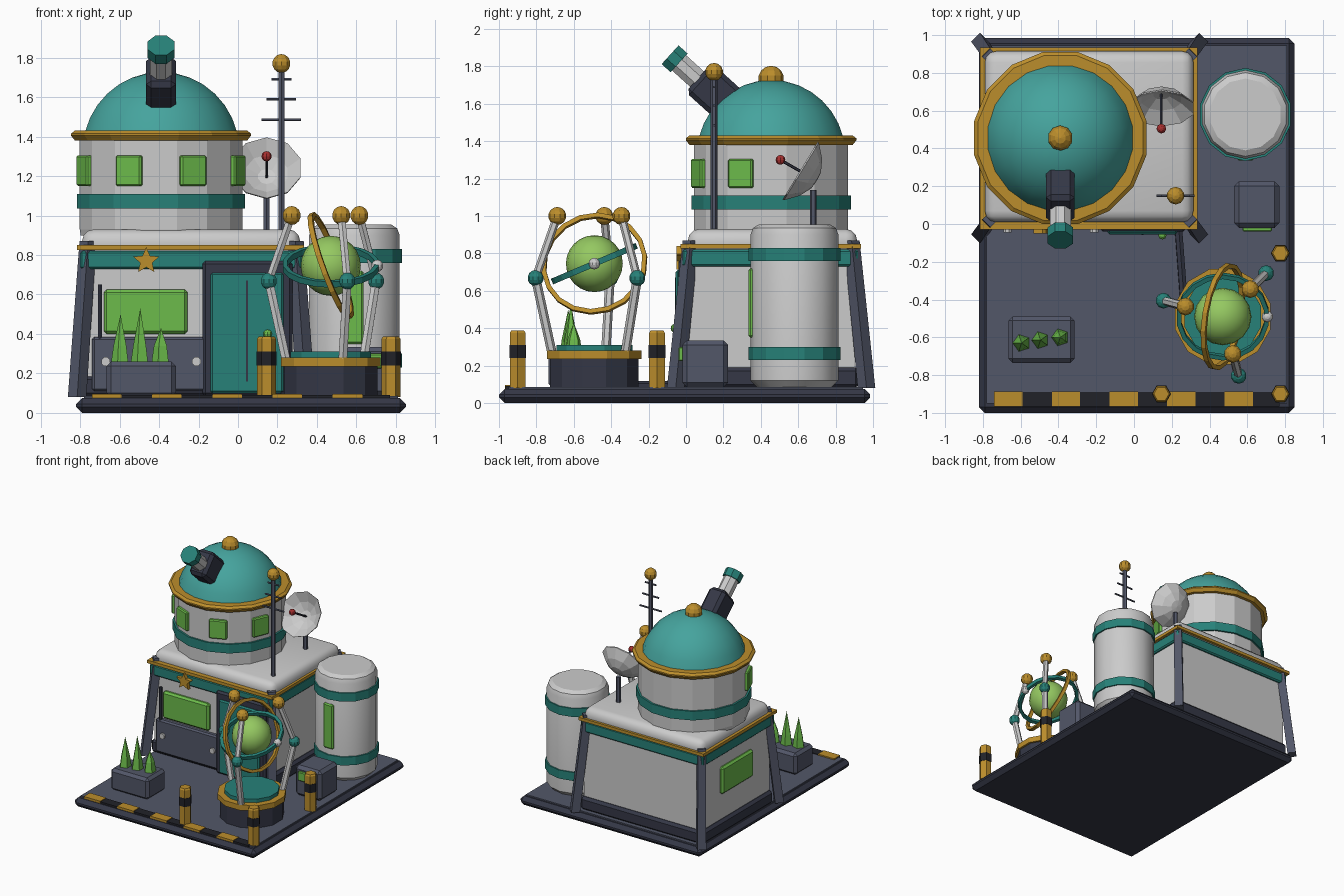
import bpy, bmesh, math
from mathutils import Vector, Matrix

if "Cube" in bpy.data.objects:
    bpy.data.objects.remove(bpy.data.objects["Cube"])

def mat(name, c):
    m = bpy.data.materials.new(name)
    m.diffuse_color = (*c, 1)
    m.use_nodes = True
    m.node_tree.nodes["Principled BSDF"].inputs["Base Color"].default_value = m.diffuse_color
    return m

NAVY = mat("navy", (0.035, 0.039, 0.062))
SLATE = mat("slate", (0.085, 0.095, 0.14))
BLACK = mat("black", (0.015, 0.016, 0.022))
TEAL = mat("teal", (0.02, 0.22, 0.19))
DOME = mat("dome_teal", (0.06, 0.37, 0.34))
GOLD = mat("gold", (0.5, 0.27, 0.025))
GREEN = mat("green", (0.15, 0.5, 0.07))
LIME = mat("lime", (0.3, 0.58, 0.12))
RED = mat("red", (0.4, 0.03, 0.03))
Z = Vector((0, 0, 1))

def finish(name, bm, m=None, smooth=None):
    bmesh.ops.recalc_face_normals(bm, faces=bm.faces)
    me = bpy.data.meshes.new(name)
    bm.to_mesh(me)
    bm.free()
    ob = bpy.data.objects.new(name, me)
    bpy.context.collection.objects.link(ob)
    if m:
        me.materials.append(m)
    if smooth:
        bpy.ops.object.select_all(action='DESELECT')
        ob.select_set(True)
        bpy.context.view_layer.objects.active = ob
        bpy.ops.object.shade_smooth_by_angle(angle=math.radians(smooth))
    return ob

def box(name, x, y, z, m=None, bevel=0, seg=1, mtx=None):
    """Box from (min, max) ranges, optionally bevelled and transformed."""
    bm = bmesh.new()
    bmesh.ops.create_cube(bm, size=1)
    for v in bm.verts:
        v.co = [(a + b) / 2 + t * (b - a) for t, (a, b) in zip(v.co, (x, y, z))]
    if bevel:
        bmesh.ops.bevel(bm, geom=bm.edges[:], offset=bevel, segments=seg, profile=0.5, affect='EDGES')
    if mtx:
        bm.transform(mtx)
    return finish(name, bm, m, 40 if seg > 1 else None)

def lathe(name, profile, n, m=None, at=(0, 0, 0), axis=Z, phase=0.5, smooth=None, closed=False):
    """Revolve (radius, height) points around an axis."""
    bm = bmesh.new()
    rings = []
    for r, h in profile:
        k = 1 if r == 0 else n
        rings.append([bm.verts.new((r * math.cos(math.tau * (i + phase) / n),
                                    r * math.sin(math.tau * (i + phase) / n), h)) for i in range(k)])
    pairs = list(zip(rings, rings[1:])) + ([(rings[-1], rings[0])] if closed else [])
    for a, b in pairs:
        if len(a) == len(b) == 1:
            continue
        for i in range(n):
            j = (i + 1) % n
            q = [a[i % len(a)], a[j % len(a)], b[j % len(b)], b[i % len(b)]]
            bm.faces.new(list(dict.fromkeys(q)))
    bm.transform(Matrix.Translation(at) @ Z.rotation_difference(Vector(axis)).to_matrix().to_4x4())
    return finish(name, bm, m, smooth)

def disc(name, r, z0, z1, n, m=None, at=(0, 0), **k):
    return lathe(name, [(0, z0), (r, z0), (r, z1), (0, z1)], n, m, (*at, 0), **k)

def rod(name, a, b, r, m=None, n=6):
    d = Vector(b) - Vector(a)
    return lathe(name, [(0, 0), (r, 0), (r, d.length), (0, d.length)], n, m, a, d)

def ball(name, c, r, m=None, u=10, v=7, smooth=None):
    bm = bmesh.new()
    bmesh.ops.create_uvsphere(bm, u_segments=u, v_segments=v, radius=r)
    bm.transform(Matrix.Translation(c))
    return finish(name, bm, m, smooth)

def band(name, r0, r1, z0, z1, n, m, at, axis=Z, phase=0.5):
    return lathe(name, [(r0, z0), (r1, z0), (r1, z1), (r0, z1)], n, m, at, axis, phase, closed=True)

# Platform with hazard strip
box("platform", (-.82, .85), (-1.0, .985), (0, .075), NAVY, .03)
box("platform_deck", (-.78, .81), (-.95, .945), (.06, .085), SLATE)
box("hazard_strip", (-.74, .77), (-.965, -.89), (.075, .09), BLACK)
for i in range(5):
    x = -.74 + i * .305
    box(f"hazard_stripe_{i}", (x, x + .15), (-.967, -.888), (.076, .095), GOLD)

# Main building
box("plinth", (-.80, .33), (-.005, .925), (.08, .19), NAVY, .02)
box("walls", (-.775, .305), (.01, .90), (.15, .80))
box("wall_band", (-.80, .325), (-.02, .92), (.73, .82), TEAL, .01)
box("roof_trim", (-.815, .335), (-.03, .935), (.825, .85), GOLD)
box("roof", (-.79, .315), (.01, .915), (.78, .93), None, .06, 3)
for sx in (-1, 1):
    for sy in (-1, 1):
        top = Vector((-.235 + sx * .525, .455 + sy * .43, .87))
        bot = Vector((-.235 + sx * .58, .455 + sy * .51, .08))
        bm = bmesh.new()
        bmesh.ops.create_cone(bm, cap_ends=True, segments=4, radius1=.047, radius2=.043, depth=1)
        for v in bm.verts:
            p = top if v.co.z > 0 else bot
            v.co = (p.x + v.co.x, p.y + v.co.y, p.z)
        finish(f"corner_leg_{sx}_{sy}", bm, SLATE)

# Front wall: window, console, door, star
box("front_window", (-.68, -.255), (-.025, .02), (.40, .625), GREEN, .015)
box("side_window", (-.80, -.76), (.25, .66), (.40, .625), GREEN, .015)
box("console", (-.74, -.145), (-.03, .02), (.11, .385), SLATE, .012)
for x in (-.67, -.21):
    lathe("console_knob", [(0, 0), (.024, 0), (.024, .015), (0, .015)], 8, None, (x, -.03, .26), (0, -1, 0))
rod("console_pipe", (-.70, -.015, .36), (-.70, -.015, .65), .012, NAVY)
box("door_frame", (-.18, .275), (-.04, .02), (.085, .77), NAVY, .015)
box("door", (-.14, .23), (-.055, 0), (.10, .71), TEAL, .01)
box("door_seam", (.04, .05), (-.058, -.04), (.16, .67), NAVY)
ball("door_light", (.15, -.06, .40), .022, GREEN, 8, 6)
bm = bmesh.new()
pts = [(.07 if i % 2 == 0 else .032, math.pi / 2 + i * math.pi / 5) for i in range(10)]
f = bm.faces.new([bm.verts.new((-.465 + r * math.cos(a), -.05, .77 + r * math.sin(a))) for r, a in pts])
ext = bmesh.ops.extrude_face_region(bm, geom=[f])
bmesh.ops.translate(bm, vec=(0, .03, 0), verts=[g for g in ext["geom"] if isinstance(g, bmesh.types.BMVert)])
finish("star", bm, GOLD)

# Observatory drum and dome
C = (-.39, .455)
lathe("drum", [(0, .90), (.415, .90), (.42, .93), (.42, 1.40), (0, 1.40)], 16, None, (*C, 0))
disc("drum_band", .435, 1.035, 1.11, 16, TEAL, C)
lathe("dome_ring", [(.40, 1.38), (.445, 1.38), (.465, 1.405), (.465, 1.415), (.445, 1.43), (.38, 1.43)],
      16, GOLD, (*C, 0), closed=True)
arc = [(.402 * math.cos(t), 1.325 + .402 * math.sin(t)) for t in [math.radians(14 + 76 * i / 7) for i in range(7)]]
lathe("dome", arc + [(0, 1.727)], 20, DOME, (*C, 0), smooth=40)
ball("dome_finial", (*C, 1.735), .068, GOLD)
for a in (-67.5, -22.5, 22.5, 67.5):
    M = Matrix.Translation((*C, 0)) @ Matrix.Rotation(math.radians(a), 4, 'Z')
    box(f"drum_window_{a}", (-.07, .07), (-.438, -.40), (1.15, 1.305), GREEN, .008, 1, M)

# Telescope
ax = Vector((0, -.74, .67)).normalized()
tip = Vector((C[0], -.085, 1.862))
M = Matrix.Translation((C[0], .19, 1.63)) @ Z.rotation_difference(ax).to_matrix().to_4x4()
box("telescope_housing", (-.075, .075), (-.105, .105), (-.165, .165), NAVY, .025, 1, M)
rod("telescope_tube", tip - ax * .25, tip - ax * .04, .06, None, 8)
rod("telescope_cap", tip - ax * .065, tip, .073, TEAL, 8)

# Antenna mast
rod("mast", (.22, .15, .90), (.22, .15, 1.74), .018, SLATE)
ball("mast_ball", (.22, .15, 1.77), .048, GOLD)
for z, h in ((1.485, .1), (1.59, .075), (1.69, .05)):
    rod("mast_bar", (.22 - h, .15, z), (.22 + h, .15, z), .007, SLATE)

# Dish
dn = Vector((0, -.855, .52)).normalized()
dc = Vector((.145, .61, 1.242))
lathe("dish", [(.18, 0), (.11, -.055), (.045, -.085), (0, -.09), (0, -.105), (.05, -.10), (.115, -.068), (.18, -.008)],
      10, None, dc, dn, closed=True)
rod("dish_post", (.145, .68, .90), (.145, .68, 1.14), .018, SLATE)
fb = Vector((.145, .505, 1.30))
rod("dish_feed", dc - dn * .09, fb, .008, NAVY)
ball("dish_feed_ball", fb, .026, RED, 8, 6)

# Tank
T = (.59, .58)
lathe("tank", [(0, .085), (.20, .085), (.235, .12), (.235, .90), (.222, .935), (.19, .955), (0, .955)],
      14, None, (*T, 0), smooth=30)
disc("tank_band_low", .246, .23, .30, 14, TEAL, T)
disc("tank_band_high", .246, .76, .83, 14, TEAL, T)
box("tank_gauge", (.545, .635), (.335, .37), (.35, .72), GREEN, .01)

# Generator and floor conduit
box("generator", (.53, .77), (-.02, .225), (.085, .335), SLATE, .025)
box("generator_screen", (.575, .73), (-.04, 0), (.225, .30), GREEN, .006)
rod("floor_conduit", (.235, -.02, .095), (.262, -.38, .095), .022, NAVY)

# Armillary pedestal and globe
O = Vector((.47, -.49, .745))
disc("pedestal", .245, .08, .25, 12, NAVY, O[:2])
disc("pedestal_ring", .262, .235, .28, 12, GOLD, O[:2])
disc("pedestal_top", .21, .27, .31, 12, TEAL, O[:2])
ball("globe", O, .152, LIME, 16, 12, 40)
for a in (45, 165, 285):
    d = Vector((math.cos(math.radians(a)), math.sin(math.radians(a)), 0))
    p0, p1, p2 = [Vector((O.x, O.y, z)) + d * r for r, z in ((.235, .27), (.325, .668), (.205, 1.0))]
    rod(f"arm_low_{a}", p0, p1, .025)
    rod(f"arm_high_{a}", p1, p2, .022)
    ball(f"arm_joint_{a}", p1, .043, TEAL)
    ball(f"arm_ball_{a}", p2, .048, GOLD)
gold_axis = Matrix.Rotation(math.radians(-9), 3, 'Z') @ Vector((.94, 0, .34))
band("gold_orbit", .262, .286, -.013, .013, 18, GOLD, O, gold_axis)
band("teal_orbit", .222, .246, -.016, .016, 18, TEAL, O, (0, -.39, .92))
ball("moon", O + Vector((.236, 0, 0)), .031)

# Bollards
for i, p in enumerate([(.145, -.9), (.775, -.9), (.775, -.155)]):
    lathe(f"bollard_{i}", [(0, .08), (.048, .08), (.048, .375), (.04, .387), (0, .387)], 6, GOLD, (*p, 0), phase=0)
    disc(f"bollard_band_{i}", .051, .24, .31, 6, BLACK, p, phase=0)

# Crystal planter
box("planter", (-.665, -.315), (-.735, -.49), (.08, .26), SLATE, .022)
for i, (x, y, z) in enumerate([(-.595, -.63, .50), (-.495, -.615, .53), (-.39, -.60, .43)]):
    lathe(f"crystal_{i}", [(0, .24), (.05, .24), (.036, .34), (0, z)], 5, GREEN, (x, y, 0))
